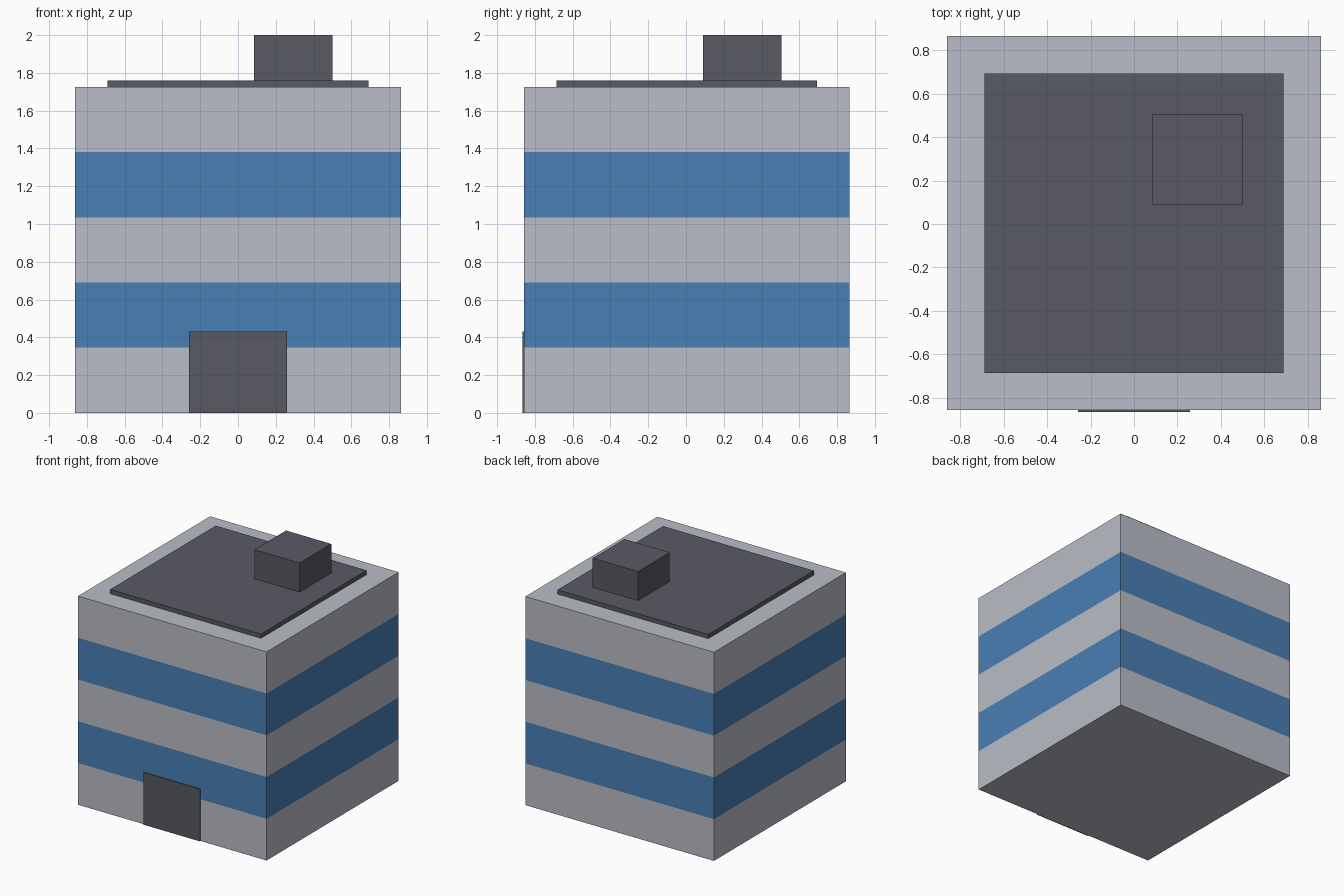
import bpy, bmesh
from mathutils import Vector

if "Cube" in bpy.data.objects:
    bpy.data.objects.remove(bpy.data.objects["Cube"])


def material(name, rgb):
    m = bpy.data.materials.new(name)
    m.diffuse_color = (*rgb, 1.0)
    m.use_nodes = True
    m.node_tree.nodes["Principled BSDF"].inputs["Base Color"].default_value = m.diffuse_color
    return m


wall = material("wall_grey", (0.49, 0.51, 0.57))
glass = material("window_blue", (0.069, 0.212, 0.462))
dark = material("dark_grey", (0.098, 0.102, 0.127))


def box(name, lo, hi, mats, cuts=()):
    """Box between two corners, optionally split into horizontal bands
    that alternate between the given materials."""
    lo, hi = Vector(lo), Vector(hi)
    bm = bmesh.new()
    bmesh.ops.create_cube(bm, size=1)
    bmesh.ops.scale(bm, vec=hi - lo, verts=bm.verts)
    bmesh.ops.translate(bm, vec=(lo + hi) / 2, verts=bm.verts)
    for z in cuts:
        bmesh.ops.bisect_plane(bm, geom=bm.verts[:] + bm.edges[:] + bm.faces[:],
                               plane_co=(0, 0, z), plane_no=(0, 0, 1))
    if cuts:
        for f in bm.faces:
            f.material_index = sum(f.calc_center_median().z > z for z in cuts) % 2
    mesh = bpy.data.meshes.new(name)
    bm.to_mesh(mesh)
    bm.free()
    for m in mats:
        mesh.materials.append(m)
    ob = bpy.data.objects.new(name, mesh)
    bpy.context.collection.objects.link(ob)
    return ob


H = 0.8625          # half width of the tower
D = 0.0043          # shift that centres tower plus door on y = 0
TOP = 2 * H
BAND = TOP / 5

# Tower with alternating wall and window bands
box("tower", (-H, D - H, 0), (H, D + H, TOP), [wall, glass],
    [BAND * i for i in range(1, 5)])

# Entrance door, just proud of the front wall
box("door", (-0.259, -D - H, 0), (0.259, D - H + 0.008, 0.431), [dark])

# Roof slab and rooftop plant room
box("roof_slab", (-0.69, D - 0.69, TOP), (0.69, D + 0.69, 1.76), [dark])
box("plant_room", (0.086, D + 0.086, 1.755), (0.5, D + 0.5, 2.0), [dark])
